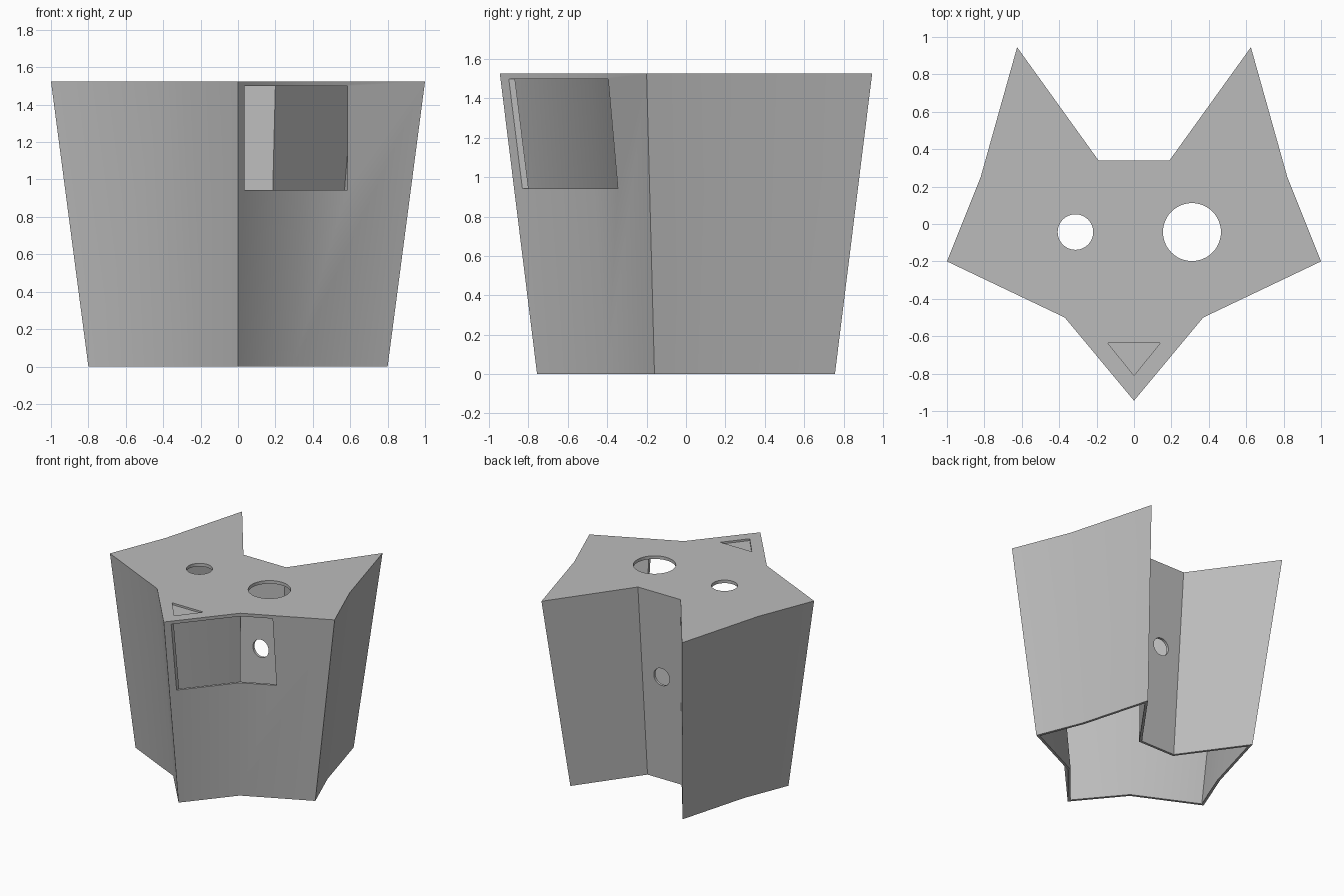
import bpy
import bmesh
import math
from mathutils import Vector, Matrix

if "Cube" in bpy.data.objects:
    bpy.data.objects.remove(bpy.data.objects["Cube"])

HEIGHT = 1.525
WALL = 0.02
TAPER = 0.8

grey = bpy.data.materials.new("plain grey")
grey.use_nodes = True
grey.diffuse_color = (0.5, 0.5, 0.5, 1)
grey.node_tree.nodes["Principled BSDF"].inputs["Base Color"].default_value = (0.5, 0.5, 0.5, 1)


def loft(name, rings):
    """Closed solid through rings of equal point count, lowest first."""
    bm = bmesh.new()
    loops = [[bm.verts.new(p) for p in ring] for ring in rings]
    n = len(loops[0])
    bm.faces.new(loops[0][::-1])
    bm.faces.new(loops[-1])
    for low, high in zip(loops, loops[1:]):
        for i in range(n):
            j = (i + 1) % n
            bm.faces.new((low[i], low[j], high[j], high[i]))
    bmesh.ops.recalc_face_normals(bm, faces=bm.faces)
    mesh = bpy.data.meshes.new(name)
    bm.to_mesh(mesh)
    bm.free()
    mesh.materials.append(grey)
    obj = bpy.data.objects.new(name, mesh)
    bpy.context.collection.objects.link(obj)
    return obj


def prism(name, outline, bottom, top):
    return loft(name, [[(x, y, z) for x, y in outline] for z in (bottom, top)])


def circle(cx, cy, radius, count=48):
    angles = [math.tau * i / count for i in range(count)]
    return [(cx + radius * math.cos(a), cy + radius * math.sin(a)) for a in angles]


def inset(outline, distance):
    """Move every side of a counter-clockwise outline inwards."""
    result = []
    for i, p in enumerate(outline):
        p, a, b = Vector(p), Vector(outline[i - 1]), Vector(outline[(i + 1) % len(outline)])
        d1, d2 = (p - a).normalized(), (b - p).normalized()
        n1, n2 = Vector((-d1.y, d1.x)), Vector((-d2.y, d2.x))
        result.append(p + (n1 + n2) * distance / (1 + n1.dot(n2)))
    return result


def tapered(outline, z):
    s = TAPER + (1 - TAPER) * z / HEIGHT
    return [(x * s, y * s) for x, y in outline]


def cut(target, cutter):
    mod = target.modifiers.new(cutter.name, "BOOLEAN")
    mod.operation = "DIFFERENCE"
    mod.solver = "EXACT"
    mod.object = cutter
    bpy.context.view_layer.objects.active = target
    bpy.ops.object.modifier_apply(modifier=mod.name)
    bpy.data.objects.remove(cutter)


# Pointed animal head outline, mirrored across x
half = [(0.37, -0.5), (1, -0.2), (0.82, 0.25), (0.625, 0.945), (0.19, 0.34)]
head = [(0, -0.945)] + half + [(-x, y) for x, y in reversed(half)]

# Tapered outer body
shell = loft("head_shell", [[(x, y, z) for x, y in tapered(head, z)] for z in (0, HEIGHT)])

# Hollow inside, open at the bottom
cut(shell, loft("hollow", [[(x, y, z) for x, y in inset(tapered(head, z), WALL)]
                           for z in (-0.1, HEIGHT - 0.025)]))

# Round eye holes and shallow nose recess in the lid
cut(shell, prism("large_eye", circle(0.31, -0.043, 0.155), 1.3, 1.7))
cut(shell, prism("small_eye", circle(-0.313, -0.043, 0.095), 1.3, 1.7))
cut(shell, prism("nose", [(-0.14, -0.637), (0, -0.81), (0.14, -0.637)], HEIGHT - 0.015, 1.7))

# Window wrapping the front fold
cut(shell, prism("window", [(0.035, -1.1), (0.585, -1.1), (0.585, -0.25), (0.035, -0.25)], 0.943, 1.499))

# Small round hole in the back wall
cable = prism("back_hole", circle(0, 0, 0.07), -0.15, 0.15)
cable.data.transform(Matrix.Translation((0, 0.31, 0.84)) @ Matrix.Rotation(math.pi / 2, 4, "X"))
cut(shell, cable)

bpy.ops.object.select_all(action="DESELECT")
shell.select_set(True)
bpy.context.view_layer.objects.active = shell
bpy.ops.object.shade_smooth_by_angle(angle=math.radians(30))
